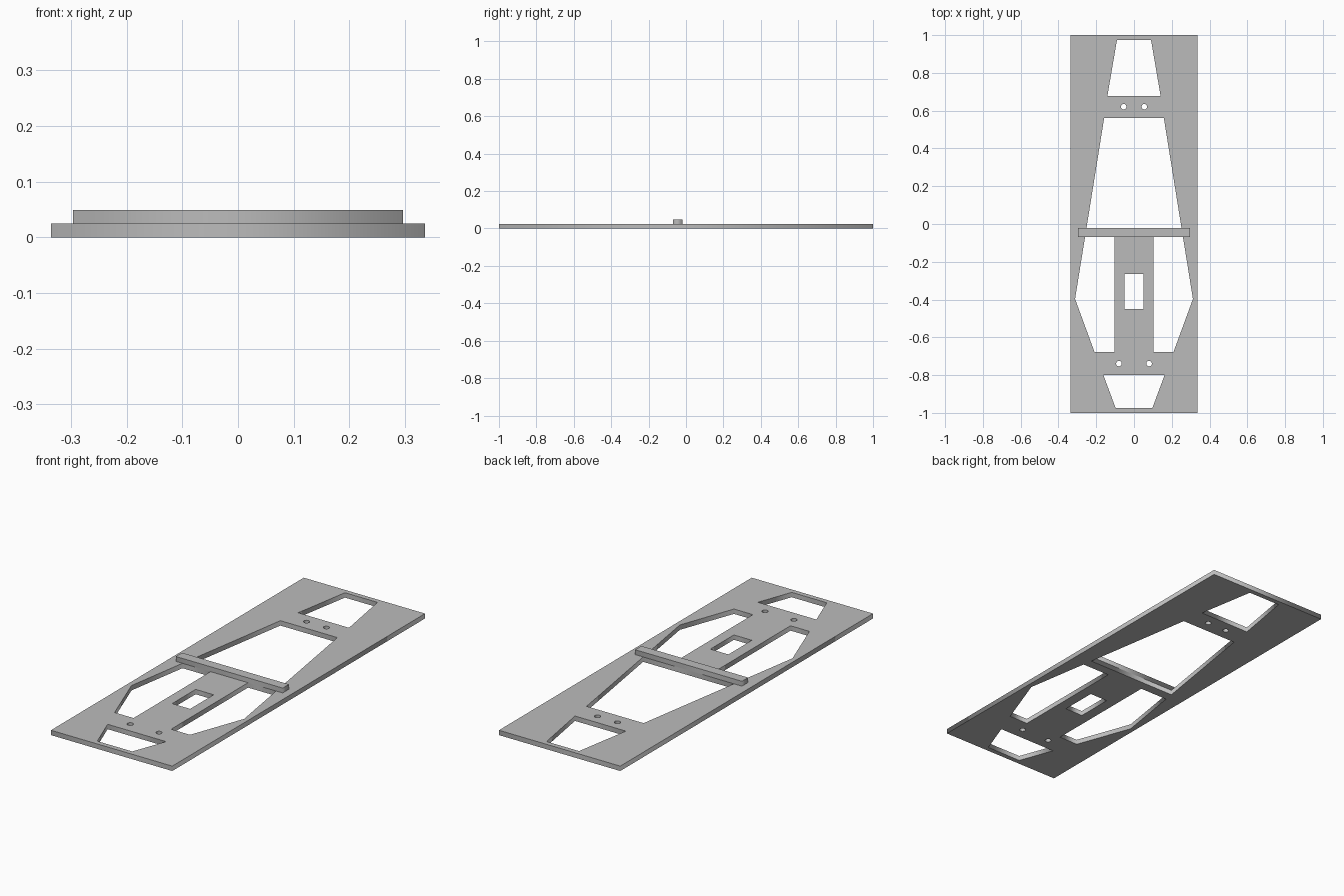
import bpy
import math

if "Cube" in bpy.data.objects:
    bpy.data.objects.remove(bpy.data.objects["Cube"], do_unlink=True)

THICK = 0.0245          # plate thickness
BAR_BACK, BAR_FRONT = -0.02, -0.069

grey = bpy.data.materials.new("plain_grey")
grey.use_nodes = True
colour = (0.5, 0.5, 0.5, 1)
grey.diffuse_color = colour
grey.node_tree.nodes["Principled BSDF"].inputs["Base Color"].default_value = colour


def mirrored(half):
    """Close a right-hand half outline by mirroring it across x = 0."""
    return half + [(-x, y) for x, y in reversed(half)]


def flip(points):
    return [(-x, y) for x, y in points]


def circle(cx, cy, r, n=24):
    return [(cx + r * math.cos(i * math.tau / n), cy + r * math.sin(i * math.tau / n))
            for i in range(n)]


def slab(name, outlines, z0, z1):
    """Extrude a flat outline with cut-outs between two heights."""
    curve = bpy.data.curves.new(name, "CURVE")
    curve.dimensions = "2D"
    curve.fill_mode = "BOTH"
    curve.extrude = (z1 - z0) / 2
    for pts in outlines:
        spline = curve.splines.new("POLY")
        spline.points.add(len(pts) - 1)
        for p, (x, y) in zip(spline.points, pts):
            p.co = (x, y, 0, 1)
        spline.use_cyclic_u = True
    curve.materials.append(grey)
    obj = bpy.data.objects.new(name, curve)
    obj.location.z = (z0 + z1) / 2
    bpy.context.collection.objects.link(obj)
    bpy.ops.object.select_all(action="DESELECT")
    obj.select_set(True)
    bpy.context.view_layer.objects.active = obj
    bpy.ops.object.convert(target="MESH")
    return obj


# Tapered side line of the large openings
def side(y):
    return 0.158 + (0.561 - y) * (0.312 - 0.158) / (0.561 + 0.397)


outline = mirrored([(0.336, -1), (0.336, 1)])
rear_window = mirrored([(0.141, 0.677), (0.09, 0.975)])
middle_window = mirrored([(side(BAR_BACK), BAR_BACK), (0.158, 0.561)])
side_window = [(0.104, BAR_FRONT), (side(BAR_FRONT), BAR_FRONT),
               (0.312, -0.397), (0.209, -0.678), (0.104, -0.678)]
tongue_slot = mirrored([(0.05, -0.45), (0.05, -0.264)])
front_window = mirrored([(0.097, -0.975), (0.162, -0.8)])
holes = [circle(s * x, y, 0.0145) for x, y in ((0.055, 0.621), (0.08, -0.739)) for s in (-1, 1)]

# Base plate with all openings
slab("base_plate", [outline, rear_window, middle_window, side_window, flip(side_window),
                    tongue_slot, front_window] + holes, 0, THICK)

# Raised bar across the plate
slab("cross_bar", [mirrored([(0.296, BAR_FRONT), (0.296, BAR_BACK)])], THICK, 2 * THICK)
